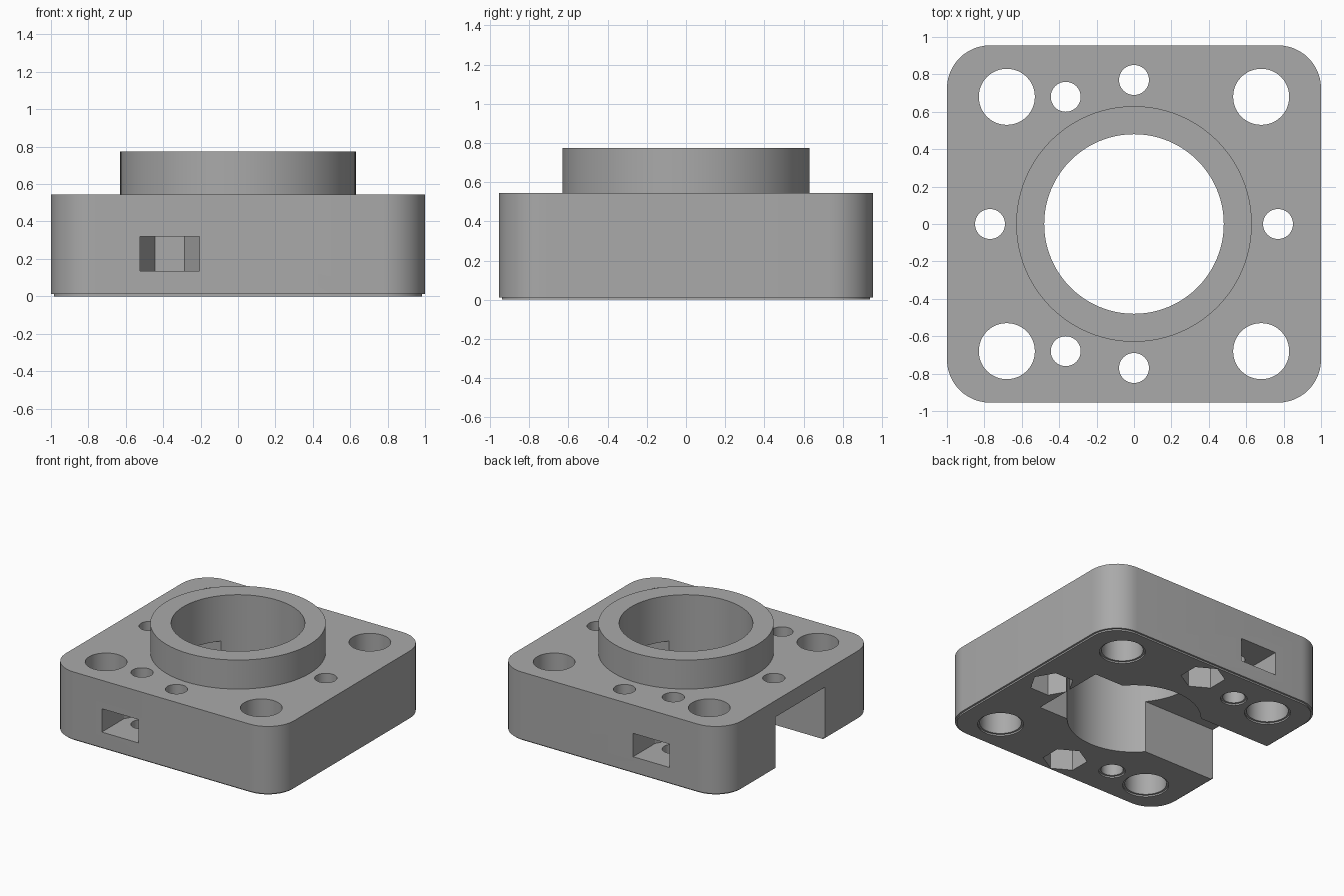
import bpy, bmesh, math
from mathutils import Matrix

cube = bpy.data.objects.get("Cube")
if cube:
    bpy.data.objects.remove(cube, do_unlink=True)

grey = bpy.data.materials.new("plain grey")
grey.use_nodes = True
colour = (0.4, 0.4, 0.4, 1)
grey.diffuse_color = colour
grey.node_tree.nodes["Principled BSDF"].inputs["Base Color"].default_value = colour


def add_object(name, bm):
    bmesh.ops.recalc_face_normals(bm, faces=bm.faces)
    mesh = bpy.data.meshes.new(name)
    bm.to_mesh(mesh)
    bm.free()
    mesh.materials.append(grey)
    obj = bpy.data.objects.new(name, mesh)
    bpy.context.collection.objects.link(obj)
    return obj


def box(name, x0, x1, y0, y1, z0, z1, corner=0):
    bm = bmesh.new()
    place = Matrix.Translation(((x0 + x1) / 2, (y0 + y1) / 2, (z0 + z1) / 2))
    size = Matrix.Diagonal((x1 - x0, y1 - y0, z1 - z0, 1))
    bmesh.ops.create_cube(bm, size=1, matrix=place @ size)
    if corner:
        upright = [e for e in bm.edges if abs(e.verts[0].co.z - e.verts[1].co.z) > 0.001]
        bmesh.ops.bevel(bm, geom=upright, offset=corner, segments=12,
                        profile=0.5, affect='EDGES')
    return add_object(name, bm)


def prism(name, x, y, radius, z0, z1, sides=48, turn=0):
    bm = bmesh.new()
    place = Matrix.Translation((x, y, (z0 + z1) / 2)) @ Matrix.Rotation(turn, 4, 'Z')
    bmesh.ops.create_cone(bm, cap_ends=True, segments=sides, radius1=radius,
                          radius2=radius, depth=z1 - z0, matrix=place)
    return add_object(name, bm)


def combine(target, tool, operation='DIFFERENCE'):
    mod = target.modifiers.new(tool.name, 'BOOLEAN')
    mod.operation, mod.object, mod.solver = operation, tool, 'EXACT'
    bpy.context.view_layer.objects.active = target
    bpy.ops.object.modifier_apply(modifier=mod.name)
    bpy.data.objects.remove(tool, do_unlink=True)


# Rounded block with a slightly smaller first layer, and the raised collar
LIP, STEP, TOP = 0.015, 0.012, 0.545
block = box("mounting_block", -1, 1, -0.955, 0.955, STEP, TOP, 0.23)
foot = box("foot", -1 + LIP, 1 - LIP, -0.955 + LIP, 0.955 - LIP, 0, 0.1, 0.215)
combine(block, foot, 'UNION')
combine(block, prism("collar", 0, 0, 0.63, 0.5, 0.775, 96), 'UNION')

# Central bore and the channel open on one side
combine(block, prism("bore", 0, 0, 0.48, -0.1, 1, 96))
combine(block, box("channel", -1.1, 0.62, -0.31, 0.31, -0.1, 0.415))


def round_hole(x, y, radius):
    combine(block, prism("hole", x, y, radius, -0.1, 0.6))
    combine(block, prism("hole_rim", x, y, radius + LIP, -0.1, STEP))


for side in (-1, 1):
    # Corner holes
    for x in (-0.68, 0.68):
        round_hole(x, side * 0.68, 0.15)
    # Screw holes with nut slots reaching the outer wall
    x, y = -0.365, side * 0.68
    round_hole(x, y, 0.08)
    combine(block, prism("nut_seat", x, y, 0.16, 0.135, 0.32, 6, math.pi / 6))
    combine(block, box("nut_slot", x - 0.16, x + 0.16, min(y, side * 1.1),
                       max(y, side * 1.1), 0.135, 0.32))

# Four screw holes around the collar, with six-sided pockets below
for i in range(4):
    angle = i * math.pi / 2
    x, y = 0.77 * math.cos(angle), 0.77 * math.sin(angle)
    combine(block, prism("screw_hole", x, y, 0.08, -0.1, 0.6))
    if i != 2:
        combine(block, prism("pocket", x, y, 0.16, -0.1, 0.2, 6, angle + math.pi / 6))

bpy.ops.object.select_all(action='DESELECT')
block.select_set(True)
bpy.context.view_layer.objects.active = block
bpy.ops.object.shade_smooth_by_angle(angle=math.radians(25))
